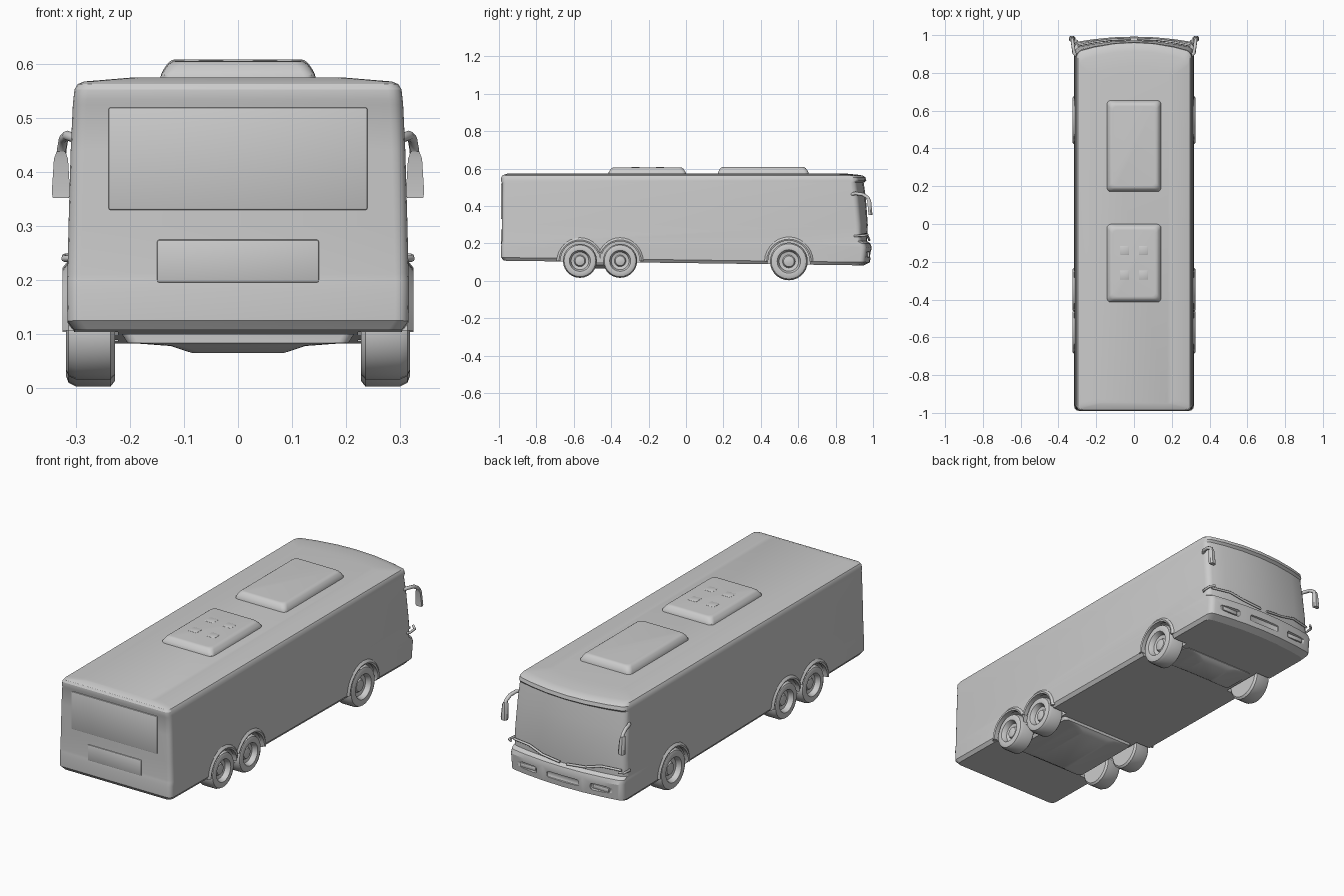
import bpy, bmesh
from math import sin, cos, pi, radians, acos

if "Cube" in bpy.data.objects:
    bpy.data.objects.remove(bpy.data.objects["Cube"])


def finish(name, bm, angle=35):
    bmesh.ops.recalc_face_normals(bm, faces=bm.faces)
    mesh = bpy.data.meshes.new(name)
    bm.to_mesh(mesh)
    bm.free()
    ob = bpy.data.objects.new(name, mesh)
    bpy.context.collection.objects.link(ob)
    smooth(ob, angle)
    return ob


def smooth(ob, angle=35):
    bpy.ops.object.select_all(action='DESELECT')
    ob.select_set(True)
    bpy.context.view_layer.objects.active = ob
    bpy.ops.object.shade_smooth_by_angle(angle=radians(angle))


def loft(name, rings, closed=False, angle=35):
    """Skin between rings of points; cap the ends, or join last to first."""
    bm = bmesh.new()
    vs = [[bm.verts.new(p) for p in r] for r in rings]
    n = len(vs[0])
    for a, b in zip(vs, vs[1:] + vs[:1] if closed else vs[1:]):
        for i in range(n):
            bm.faces.new((a[i], a[(i + 1) % n], b[(i + 1) % n], b[i]))
    if not closed:
        bm.faces.new(vs[0])
        bm.faces.new(vs[-1])
    return finish(name, bm, angle)


def plan(z, hw, yr, yf, bow=0.0, r=0.02, slope=0.0):
    """Rounded rectangle seen from above, with a bowed front edge."""
    pts = []

    def corner(cx, cy, start):
        for i in range(5):
            a = radians(start + 22.5 * i)
            pts.append((cx + r * cos(a), cy + r * sin(a)))
    corner(hw - r, yr + r, -90)
    nf = len(pts)
    corner(hw - r, yf - r, 0)
    pts.extend((hw * f, yf) for f in (0.7, 0.35, 0, -0.35, -0.7))
    corner(r - hw, yf - r, 90)
    ne = len(pts)
    corner(r - hw, yr + r, 180)
    out = []
    for i, (x, y) in enumerate(pts):
        if nf <= i < ne:
            y -= bow * (x / hw) ** 2
        out.append((x, y, z - slope * y))
    return out


def box(name, lo, hi, bevel=0.008):
    bm = bmesh.new()
    bmesh.ops.create_cube(bm, size=1)
    for v in bm.verts:
        v.co = [(l + h) / 2 + c * (h - l) for l, h, c in zip(lo, hi, v.co)]
    bmesh.ops.bevel(bm, geom=bm.edges[:], offset=bevel, segments=2, profile=0.5, affect='EDGES')
    return finish(name, bm)


def tube(name, pts, radius):
    cu = bpy.data.curves.new(name, 'CURVE')
    cu.dimensions = '3D'
    cu.bevel_depth, cu.bevel_resolution, cu.use_fill_caps = radius, 2, True
    sp = cu.splines.new('POLY')
    sp.points.add(len(pts) - 1)
    for p, co in zip(sp.points, pts):
        p.co = (*co, 1)
    ob = bpy.data.objects.new(name, cu)
    bpy.context.collection.objects.link(ob)
    return ob


def circle_x(x, y, z, r, n=28):
    return [(x, y + r * cos(2 * pi * i / n), z + r * sin(2 * pi * i / n)) for i in range(n)]


def cut(target, cutter):
    mod = target.modifiers.new('cut', 'BOOLEAN')
    mod.operation, mod.solver, mod.object = 'DIFFERENCE', 'EXACT', cutter
    bpy.context.view_layer.objects.active = target
    bpy.ops.object.modifier_apply(modifier=mod.name)
    bpy.data.objects.remove(cutter)


# Coach body: plan outlines stacked from floor to roof
body = loft('body', [
    plan(0.095, 0.303, -0.975, 0.950, 0.030, 0.025, 0.013),
    plan(0.112, 0.316, -0.988, 0.984, 0.030, 0.025, 0.013),
    plan(0.180, 0.317, -0.989, 0.992, 0.030, 0.025),
    plan(0.200, 0.317, -0.986, 0.986, 0.032, 0.025),
    plan(0.212, 0.316, -0.985, 0.968, 0.035, 0.025),
    plan(0.300, 0.314, -0.985, 0.972, 0.040, 0.025),
    plan(0.440, 0.310, -0.985, 0.962, 0.045, 0.025),
    plan(0.525, 0.306, -0.985, 0.950, 0.045, 0.025),
    plan(0.535, 0.305, -0.989, 0.964, 0.050, 0.025),
    plan(0.553, 0.303, -0.988, 0.960, 0.050, 0.025),
    plan(0.563, 0.297, -0.982, 0.945, 0.050, 0.025),
    plan(0.568, 0.285, -0.972, 0.915, 0.050, 0.025),
    plan(0.575, 0.200, -0.950, 0.840, 0.040, 0.025)])

# Axles: y, centre height, tyre radius, arch radius
front, rear_a, rear_b = (0.55, 0.104, 0.101, 0.115), (-0.352, 0.107, 0.091, 0.108), (-0.567, 0.107, 0.091, 0.108)
wheel_profile = [(0.228, 0.5), (0.228, 0.9), (0.236, 1.0), (0.300, 1.0), (0.314, 0.93), (0.319, 0.80),
                 (0.317, 0.62), (0.309, 0.57), (0.292, 0.52), (0.288, 0.34), (0.298, 0.28), (0.302, 0.10)]
meet = acos(0.1075 / 0.116)
for name, (y, z, r, ar), a0, a1 in (('front', front, 0.0, pi),
                                    ('middle', rear_a, 0.0, pi - meet),
                                    ('rear', rear_b, meet, pi)):
    for side, s in (('right', 1), ('left', -1)):
        # Wheel well, wheel and raised arch lip
        cut(body, loft('cutter', [circle_x(s * 0.222, y, z, ar), circle_x(s * 0.40, y, z, ar)]))
        loft(f'{name}_wheel_{side}', [circle_x(s * x, y, z, r * k) for x, k in wheel_profile])
        lip = []
        for i in range(15):
            a = a0 + (a1 - a0) * i / 14
            lip.append([(s * x, y + q * cos(a), z + q * sin(a)) for x, q in (
                (0.300, ar - 0.004), (0.322, ar - 0.004), (0.325, ar + 0.004), (0.314, ar + 0.018), (0.300, ar + 0.018))])
        loft(f'{name}_arch_lip_{side}', lip)

# Lamp and grille recesses in the front bumper
for x0, x1 in ((-0.27, -0.15), (-0.09, 0.09), (0.15, 0.27)):
    yb = 0.965 if abs(x0 + x1) > 0.1 else 0.978
    cut(body, box('cutter', (x0, yb, 0.125), (x1, 1.05, 0.158), 0.01))
for x0, x1 in ((-0.25, -0.16), (0.16, 0.25)):
    box('headlamp', (x0, 0.94, 0.13), (x1, 0.974, 0.153), 0.006)
smooth(body, 25)

# Roof air-conditioning pods
for name, y0, y1, top in (('front_roof_pod', 0.17, 0.655, 0.609), ('rear_roof_pod', -0.415, 0.0, 0.606)):
    loft(name, [plan(z, 0.144 - d, y0 + d, y1 - d, 0, 0.022) for z, d in (
        (0.560, 0.0), (0.580, 0.001), (top - 0.017, 0.007), (top - 0.007, 0.014), (top - 0.001, 0.022), (top, 0.032))])

# Rear roof pod fan covers
for x in (-0.05, 0.05):
    for y in (-0.14, -0.27):
        box('fan_cover', (x - 0.025, y - 0.025, 0.595), (x + 0.025, y + 0.025, 0.608), 0.005)

# Underfloor axle housings
for name, y0, y1 in (('front_axle_housing', 0.46, 0.64), ('rear_axle_housing', -0.65, -0.27)):
    loft(name, [plan(0.100, 0.215, y0, y1), plan(0.084, 0.205, y0, y1),
                plan(0.078, 0.125, y0 + 0.01, y1 - 0.01), plan(0.065, 0.085, y0 + 0.03, y1 - 0.03)])

for side, s in (('right', 1), ('left', -1)):
    # Door mirror on a curved arm
    tube(f'mirror_arm_{side}', [(s * 0.300, 0.885, 0.462), (s * 0.317, 0.905, 0.468),
                                (s * 0.323, 0.945, 0.462), (s * 0.326, 0.972, 0.445), (s * 0.328, 0.980, 0.425)], 0.009)
    loft(f'mirror_{side}', [[(s * (0.328 + dx * w), yc + dy, z) for dx, dy in (
        (-1, -0.009), (1, -0.009), (1, 0.004), (0.5, 0.012), (-0.5, 0.012), (-1, 0.004))]
        for z, w, yc in ((0.352, 0.015, 0.984), (0.362, 0.017, 0.984), (0.425, 0.013, 0.978), (0.438, 0.008, 0.974))])
    # Small bracket at the windscreen corner
    tube(f'corner_bracket_{side}', [(s * 0.305, 0.895, 0.240), (s * 0.322, 0.910, 0.240),
                                    (s * 0.321, 0.955, 0.243), (s * 0.300, 0.972, 0.247)], 0.006)
    # Windscreen wiper
    tube(f'wiper_{side}', [(s * 0.300, 0.945, 0.247), (s * 0.20, 0.965, 0.250),
                           (s * 0.12, 0.976, 0.228), (s * 0.02, 0.980, 0.218)], 0.006)

# Rear window and engine hatch panels
box('rear_window', (-0.24, -0.990, 0.33), (0.24, -0.97, 0.52), 0.004)
box('engine_hatch', (-0.15, -0.989, 0.195), (0.15, -0.97, 0.275), 0.004)
